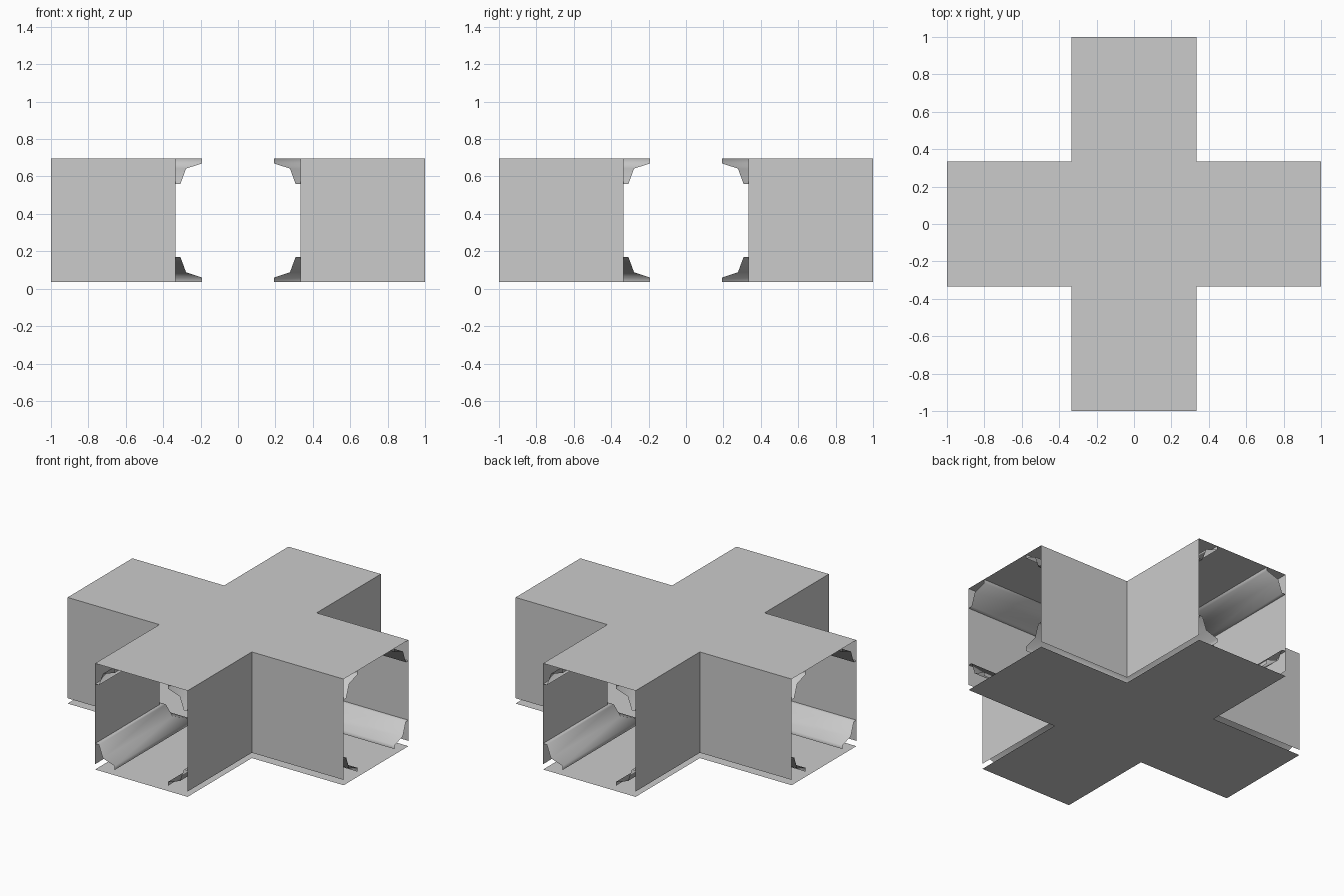
import bpy

if "Cube" in bpy.data.objects:
    bpy.data.objects.remove(bpy.data.objects["Cube"])

W = 0.335            # half width of each corridor
Z0, Z1 = 0.035, 0.695  # wall bottom and ceiling height
MID = (Z0 + Z1) / 2


def make(name, verts, faces, smooth=False):
    mesh = bpy.data.meshes.new(name)
    mesh.from_pydata(verts, [], faces)
    mesh.update()
    obj = bpy.data.objects.new(name, mesh)
    bpy.context.collection.objects.link(obj)
    if smooth:
        mesh.shade_smooth()
    return obj


def cross_plate(name, z, up):
    # flat plus-shaped sheet: central square with four arms
    g = [-1, -W, W, 1]
    verts = [(x, y, z) for y in g for x in g]
    cells = [(1, 1), (0, 1), (2, 1), (1, 0), (1, 2)]
    faces = []
    for i, j in cells:
        a = j * 4 + i
        f = (a, a + 1, a + 5, a + 4)
        faces.append(f if up else f[::-1])
    return make(name, verts, faces)


def corner_sweep(name, profile, sx, sy, flip, smooth=False):
    # sweeps a (distance from centre line, height) profile round one inner corner
    verts = []
    for r, z in profile:
        verts += [(sx, sy * r, z), (sx * r, sy * r, z), (sx * r, sy, z)]
    faces = []
    for k in range(len(profile) - 1):
        for s in (0, 1):
            a = 3 * k + s
            f = (a, a + 1, a + 4, a + 3)
            faces.append(f[::-1] if (sx * sy < 0) != flip else f)
    return make(name, verts, faces, smooth)


# Floor and ceiling sheets
cross_plate("floor", 0.0, True)
cross_plate("ceiling", Z1, True)

# Trim cross-section, from the wall down to the lip
trim = [(W, 0.17), (0.308, 0.17), (0.278, 0.088), (0.193, 0.06), (0.193, Z0)]
trim_top = [(r, 2 * MID - z) for r, z in trim]

# Walls and trims at the four inner corners
for sx in (-1, 1):
    for sy in (-1, 1):
        tag = ("front" if sy < 0 else "back") + ("_left" if sx < 0 else "_right")
        corner_sweep("wall_" + tag, [(W, Z1), (W, Z0)], sx, sy, False)
        corner_sweep("lower_trim_" + tag, trim, sx, sy, False, True)
        corner_sweep("upper_trim_" + tag, trim_top, sx, sy, True, True)
